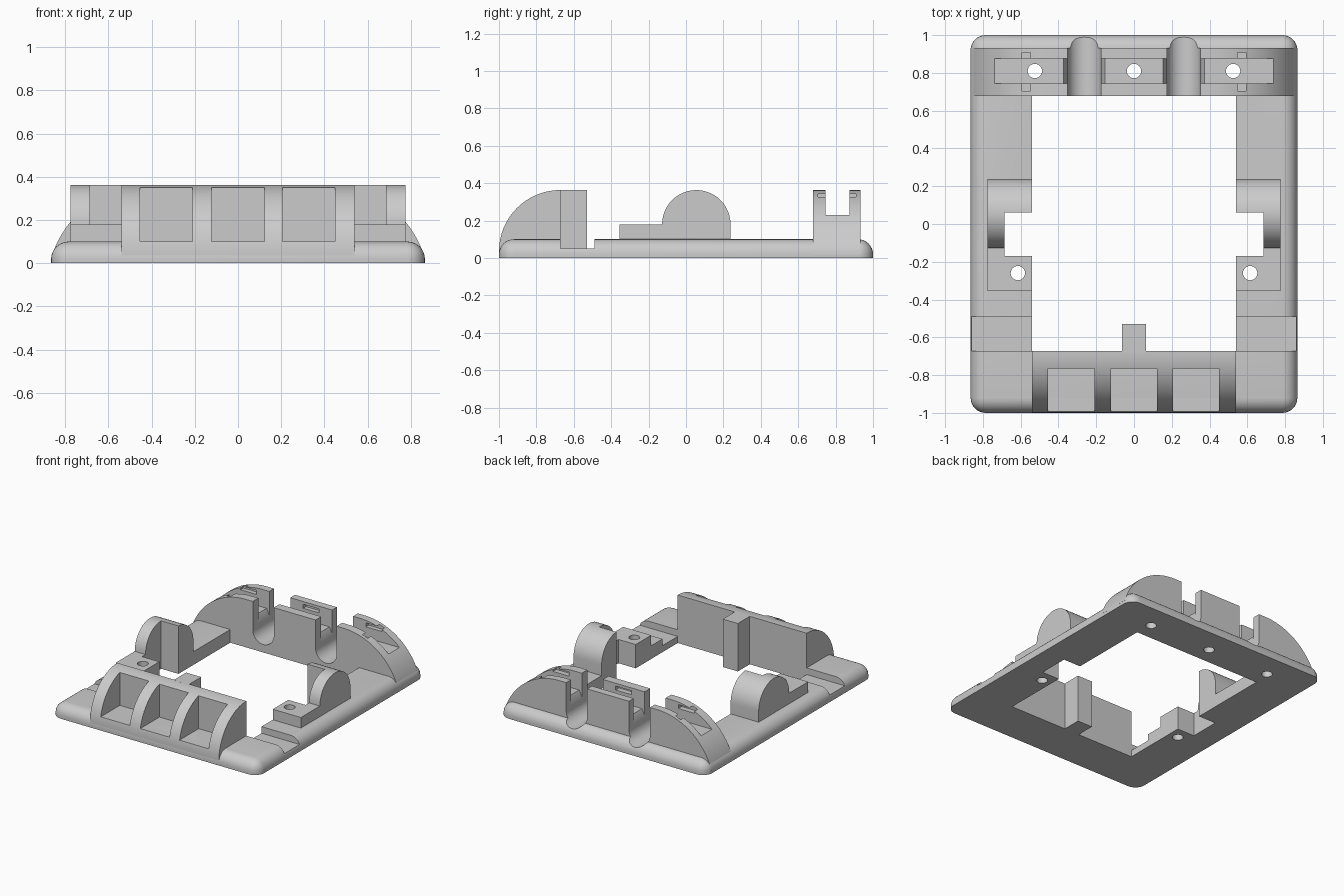
import bpy, bmesh
from math import sin, cos, pi, radians, acos
from mathutils import Vector

default = bpy.data.objects.get("Cube")
if default:
    bpy.data.objects.remove(default, do_unlink=True)

grey = bpy.data.materials.new("plain_grey")
grey.use_nodes = True
colour = (0.6, 0.6, 0.6, 1)
grey.diffuse_color = colour
grey.node_tree.nodes["Principled BSDF"].inputs["Base Color"].default_value = colour


def finish(name, bm):
    bmesh.ops.recalc_face_normals(bm, faces=bm.faces)
    mesh = bpy.data.meshes.new(name)
    bm.to_mesh(mesh)
    bm.free()
    mesh.materials.append(grey)
    obj = bpy.data.objects.new(name, mesh)
    bpy.context.collection.objects.link(obj)
    return obj


def prism(name, outline, axis, a, b):
    """Extrude a 2D outline along an axis from a to b."""
    place = {"X": lambda u, v: (a, u, v), "Y": lambda u, v: (u, a, v),
             "Z": lambda u, v: (u, v, a)}[axis]
    bm = bmesh.new()
    face = bm.faces.new([bm.verts.new(place(u, v)) for u, v in outline])
    ext = bmesh.ops.extrude_face_region(bm, geom=[face])
    verts = [g for g in ext["geom"] if isinstance(g, bmesh.types.BMVert)]
    step = Vector([b - a if axis == k else 0 for k in "XYZ"])
    bmesh.ops.translate(bm, verts=verts, vec=step)
    return finish(name, bm)


def box(name, x0, x1, y0, y1, z0, z1):
    return prism(name, [(x0, y0), (x1, y0), (x1, y1), (x0, y1)], "Z", z0, z1)


def arc(cu, cv, r, start, end, n=24):
    return [(cu + r * cos(start + (end - start) * i / n),
             cv + r * sin(start + (end - start) * i / n)) for i in range(n + 1)]


def hole(x, y):
    return prism("hole_cutter", arc(x, y, 0.038, 0, 2 * pi, 24)[:-1], "Z", -0.2, 0.6)


def cut(obj, cutters):
    for c in cutters:
        mod = obj.modifiers.new("cut", "BOOLEAN")
        mod.operation = "DIFFERENCE"
        mod.solver = "EXACT"
        mod.object = c
        c.hide_render = True
    bpy.context.view_layer.update()
    graph = bpy.context.evaluated_depsgraph_get()
    mesh = bpy.data.meshes.new_from_object(obj.evaluated_get(graph))
    obj.modifiers.clear()
    obj.data = mesh


W, IN, TOP = 0.865, 0.54, 0.365      # half width, opening half width, full height
BACK, FRONT = 0.678, -0.672          # opening ends

# Base plate with rounded corners and top edge
base = box("base_frame", -W, W, -1, 1, 0, 0.1)
bm = bmesh.new()
bm.from_mesh(base.data)
edges = [e for e in bm.edges if max(v.co.z for v in e.verts) > 0.05]
bmesh.ops.bevel(bm, geom=edges, offset=0.08, segments=8, profile=0.5, affect="EDGES")
bm.to_mesh(base.data)
bm.free()

# Cutters shared between parts
window = box("window_cutter", -IN, IN, FRONT, BACK, -0.2, 0.6)
notch = box("notch_cutter", -0.685, 0.685, -0.17, 0.06, -0.2, 0.6)
channel = box("channel_cutter", -1, 1, FRONT, -0.49, 0.05, 0.3)
rear_holes = [hole(x, 0.81) for x in (-0.525, 0, 0.525)]
side_holes = [hole(x, -0.26) for x in (-0.615, 0.615)]
grooves, flares = [], []
for x in (-0.263, 0.263):
    outline = arc(x, 0.148, 0.088, pi, 2 * pi) + [(x + 0.088, 0.6), (x - 0.088, 0.6)]
    grooves.append(prism("groove_cutter", outline, "Y", 0.5, 1.1))
    flare = [(x - 0.08, 0.17), (x + 0.08, 0.17), (x + 0.115, 0.24),
             (x + 0.115, 0.6), (x - 0.115, 0.6), (x - 0.115, 0.24)]
    flares.append(prism("flare_cutter", flare, "Y", 0.745, 0.875))
cut(base, [window, notch, channel] + rear_holes + side_holes + grooves)

# Front guard: quarter-round ribs in front of a solid wall
profile = [(FRONT, 0.03)] + arc(FRONT, 0.035, 0.328, pi / 2, pi)
guard = prism("front_guard", profile, "X", -IN, IN)
pockets = [box("pocket_cutter", x - 0.122, x + 0.122, -1.1, -0.765, 0.1, 0.6)
           for x in (-0.332, 0, 0.328)]
cut(guard, pockets)
tab = box("front_guard_tab", -0.063, 0.063, FRONT - 0.01, -0.53, 0, TOP - 0.002)

# Rear cradle: flat-topped arch with cable grooves, a long slot and clip recesses
R, CX, CZ = 0.475, 0.41, -0.112
low = acos((W - CX) / R)
right = arc(CX, CZ, R, low, pi / 2)
arch = right + [(-u, v) for u, v in reversed(right)]
cradle = prism("rear_cradle", arch, "Y", BACK, 0.932)
slot = box("slot_cutter", -1, 1, 0.745, 0.875, 0.23, 0.6)
recesses = [box("recess_cutter", x - 0.067, x + 0.067, 0.705, 0.908, 0.312, 0.342)
            for x in (-0.525, 0, 0.525)]
cut(cradle, [slot] + grooves + flares + recesses + rear_holes)

# Side mounts: half-round bearing block with a screw pad
mounts = []
pad = [(-0.355, 0.09), (-0.355, 0.18)] + arc(0.055, 0.18, 0.183, pi, 0) + [(0.238, 0.09)]
for side, s, screw in (("right", -1, side_holes[0]), ("left", 1, side_holes[1])):
    mount = prism(side + "_side_mount", pad, "X", s * IN, s * 0.775)
    cut(mount, [notch, screw])
    mounts.append(mount)

# Remove cutters
for obj in list(bpy.data.objects):
    if obj.name.split(".")[0].endswith("_cutter"):
        bpy.data.objects.remove(obj, do_unlink=True)

# Smooth the round surfaces, keep the edges sharp
for obj in [base, guard, tab, cradle] + mounts:
    bpy.ops.object.select_all(action="DESELECT")
    obj.select_set(True)
    bpy.context.view_layer.objects.active = obj
    bpy.ops.object.shade_smooth_by_angle(angle=radians(30))
